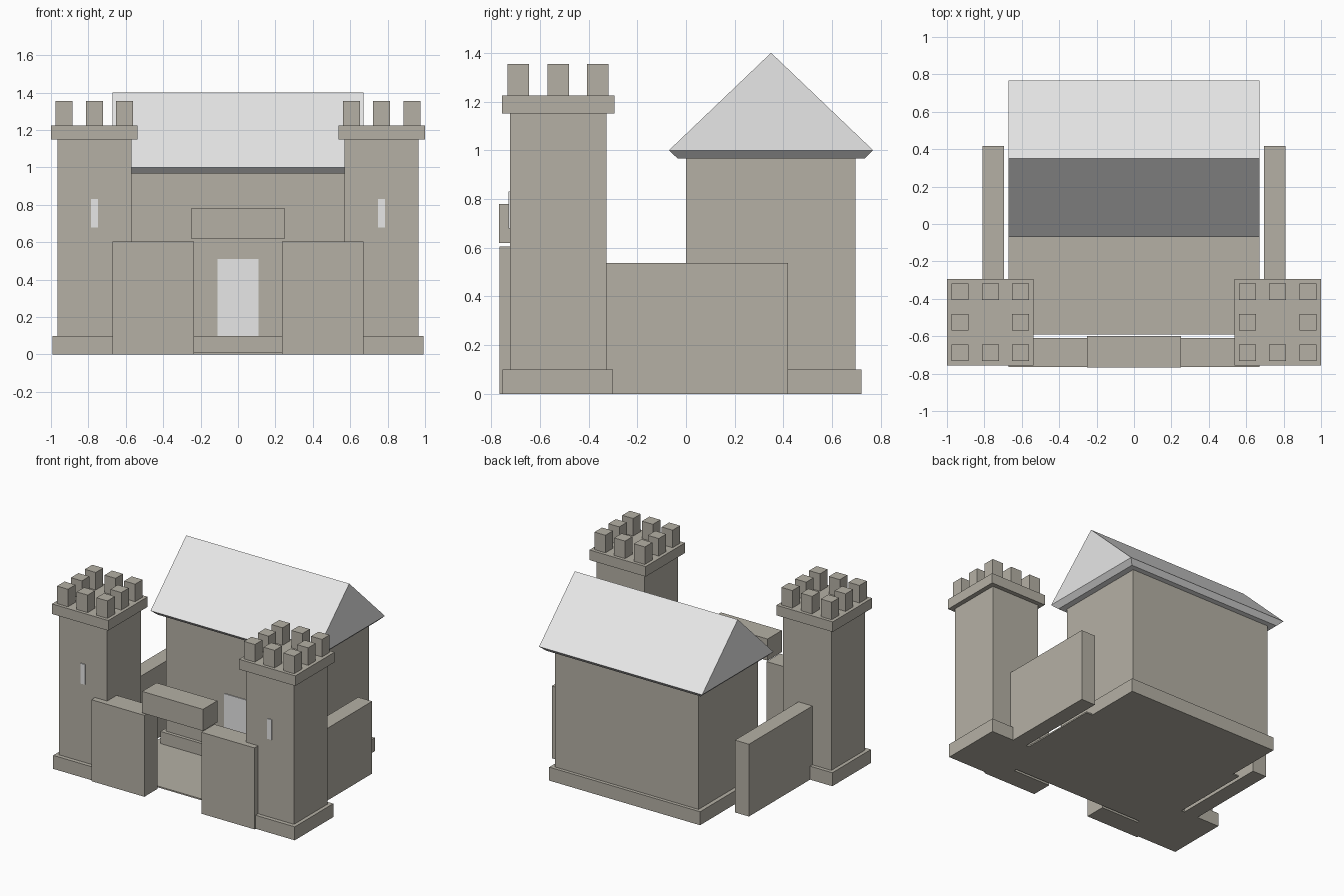
import bpy
import bmesh

if "Cube" in bpy.data.objects:
    bpy.data.objects.remove(bpy.data.objects["Cube"])


def material(name, rgb):
    m = bpy.data.materials.new(name)
    m.diffuse_color = (*rgb, 1)
    m.use_nodes = True
    m.node_tree.nodes["Principled BSDF"].inputs["Base Color"].default_value = m.diffuse_color
    return m


STONE = material("warm_grey_stone", (0.46, 0.435, 0.375))
PALE = material("pale_grey", (0.8, 0.8, 0.8))


def finish(name, bm, mat):
    bmesh.ops.recalc_face_normals(bm, faces=bm.faces)
    me = bpy.data.meshes.new(name)
    bm.to_mesh(me)
    bm.free()
    me.materials.append(mat)
    ob = bpy.data.objects.new(name, me)
    bpy.context.collection.objects.link(ob)
    return ob


def box(name, x, y, z, mat=STONE):
    """Box from (min, max) pairs on each axis."""
    bm = bmesh.new()
    bmesh.ops.create_cube(bm, size=1)
    for v in bm.verts:
        v.co = [r[0] if c < 0 else r[1] for c, r in zip(v.co, (x, y, z))]
    return finish(name, bm, mat)


# Hall with plinth, door and courtyard floor
box("hall_plinth", (-0.62, 0.62), (-0.025, 0.72), (0, 0.10))
box("hall_walls", (-0.59, 0.59), (0, 0.695), (0.10, 0.97))
box("door", (-0.11, 0.11), (-0.006, 0.002), (0.10, 0.51), PALE)
box("courtyard_floor", (-0.67, 0.67), (-0.59, 0.3), (0, 0.01))

# Gabled roof: a ridge, an eave rectangle and a tapered underside
bm = bmesh.new()


def ring(x, y0, y1, z):
    return [bm.verts.new(p) for p in
            ((-x, y0, z), (x, y0, z), (x, y1, z), (-x, y1, z))]


low = ring(0.635, -0.035, 0.735, 0.967)
eave = ring(0.67, -0.07, 0.768, 1.0)
left, right = [bm.verts.new((x, 0.349, 1.40)) for x in (-0.67, 0.67)]
bm.faces.new(low)
for i in range(4):
    j = (i + 1) % 4
    bm.faces.new((low[i], low[j], eave[j], eave[i]))
bm.faces.new((eave[0], eave[1], right, left))
bm.faces.new((eave[2], eave[3], left, right))
bm.faces.new((eave[1], eave[2], right))
bm.faces.new((eave[3], eave[0], left))
finish("gabled_roof", bm, PALE)

# Gate lintel
box("gate_lintel", (-0.25, 0.25), (-0.768, -0.60), (0.62, 0.78))

# Towers, gate walls and side walls on both sides
for side, s in (("left", -1), ("right", 1)):
    def part(name, x, y, z, mat=STONE):
        return box(f"{side}_{name}", sorted((s * x[0], s * x[1])), y, z, mat)

    part("tower_base", (0.54, 0.993), (-0.752, -0.30), (0, 0.10))
    part("tower_shaft", (0.57, 0.966), (-0.722, -0.327), (0.10, 1.15))
    part("tower_cap", (0.537, 1.0), (-0.756, -0.294), (1.15, 1.225))
    part("tower_window", (0.748, 0.786), (-0.728, -0.72), (0.68, 0.83), PALE)
    for i in (-1, 0, 1):
        for j in (-1, 0, 1):
            if i or j:
                cx, cy = 0.768 + i * 0.162, -0.525 + j * 0.163
                part("merlon", (cx - 0.045, cx + 0.045),
                     (cy - 0.044, cy + 0.044), (1.225, 1.355))
    part("gate_wall", (0.234, 0.67), (-0.765, -0.61), (0, 0.605))
    part("side_wall", (0.695, 0.81), (-0.33, 0.418), (0, 0.537))
